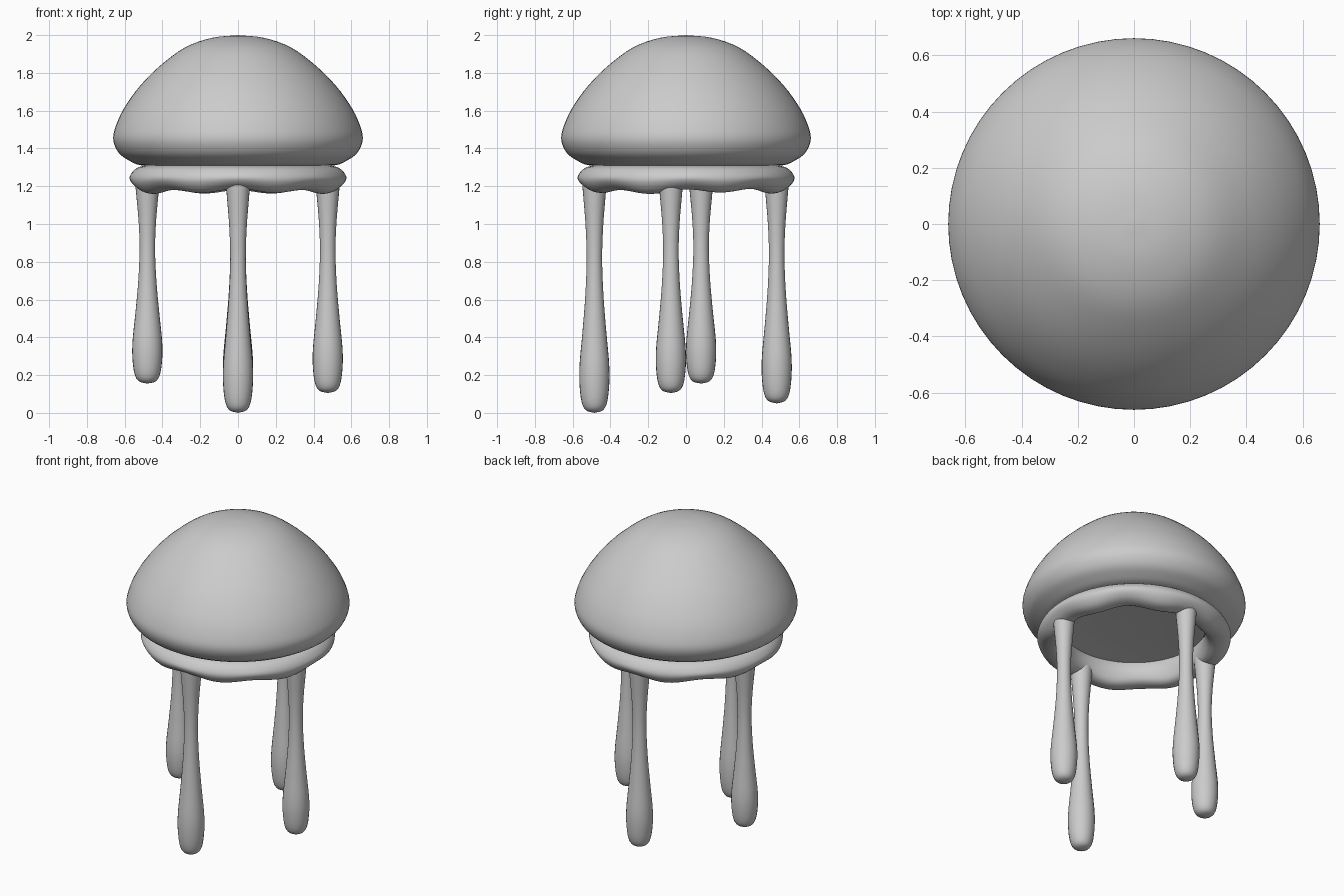
import bpy, bmesh, math
from mathutils import Vector

if "Cube" in bpy.data.objects:
    bpy.data.objects.remove(bpy.data.objects["Cube"])


def smooth_profile(pts, steps=4):
    """Catmull-Rom through (radius, z) points."""
    p = [Vector(q) for q in pts]
    p = [2 * p[0] - p[1]] + p + [2 * p[-1] - p[-2]]
    out = []
    for a, b, c, d in zip(p, p[1:], p[2:], p[3:]):
        for i in range(steps):
            t = i / steps
            out.append(0.5 * (2 * b + (c - a) * t + (2 * a - 5 * b + 4 * c - d) * t * t
                              + (3 * b - a - 3 * c + d) * t ** 3))
    out.append(p[-2])
    return [(max(v.x, 0.0), v.y) for v in out]


def lathe(name, pts, loc=(0, 0), seg=48, wave=None):
    """Spin a profile about z; wave(angle, z) shifts height."""
    bm = bmesh.new()
    rings = []
    for r, z in smooth_profile(pts):
        ring = []
        for i in range(seg):
            a = 2 * math.pi * i / seg
            dz = wave(a, z) if wave else 0
            ring.append(bm.verts.new((loc[0] + r * math.cos(a),
                                      loc[1] + r * math.sin(a), z + dz)))
        rings.append(ring)
    for lo, hi in zip(rings, rings[1:]):
        for i in range(seg):
            j = (i + 1) % seg
            bm.faces.new((lo[i], lo[j], hi[j], hi[i]))
    bmesh.ops.remove_doubles(bm, verts=bm.verts, dist=1e-5)
    bmesh.ops.recalc_face_normals(bm, faces=bm.faces)
    for f in bm.faces:
        f.smooth = True
    me = bpy.data.meshes.new(name)
    bm.to_mesh(me)
    bm.free()
    ob = bpy.data.objects.new(name, me)
    bpy.context.collection.objects.link(ob)
    return ob


# Bell with a slightly arched underside
lathe("bell", [(0, 2.0), (0.14, 1.985), (0.28, 1.935), (0.41, 1.84), (0.52, 1.73),
               (0.605, 1.61), (0.65, 1.51), (0.66, 1.44), (0.63, 1.375), (0.575, 1.335),
               (0.52, 1.312), (0.44, 1.31), (0.25, 1.325), (0, 1.33)], seg=64)


# Rolled skirt with a scalloped lower edge
def scallop(a, z):
    drop = min(1, max(0, (1.27 - z) / 0.09))
    return drop * (0.010 * math.cos(8 * a) + 0.004 * math.sin(3 * a))


lathe("skirt", [(0.43, 1.315), (0.50, 1.308), (0.545, 1.29), (0.573, 1.25), (0.565, 1.215),
                (0.53, 1.183), (0.48, 1.173), (0.44, 1.19), (0.42, 1.235),
                (0.42, 1.28), (0.43, 1.315)], seg=96, wave=scallop)

# Four tentacles: (x, y, tip height)
for name, x, y, tip in (("front_tentacle", 0, -0.485, 0.005),
                        ("right_tentacle", 0.475, -0.08, 0.105),
                        ("left_tentacle", -0.48, 0.08, 0.155),
                        ("back_tentacle", 0, 0.48, 0.05)):
    h = 1.2 - tip
    shape = [(0, 0), (0.045, 0.012), (0.068, 0.05), (0.079, 0.13), (0.078, 0.22),
             (0.063, 0.36), (0.048, 0.52), (0.041, 0.68), (0.046, 0.82), (0.058, 0.95),
             (0.063, 1.0), (0.065, 1.03)]
    lathe(name, [(r, tip + t * h) for r, t in shape], (x, y), seg=24)

# Rest the lowest tip exactly on the floor
for ob in bpy.data.objects:
    if ob.name == "front_tentacle":
        ob.location.z = -0.005
